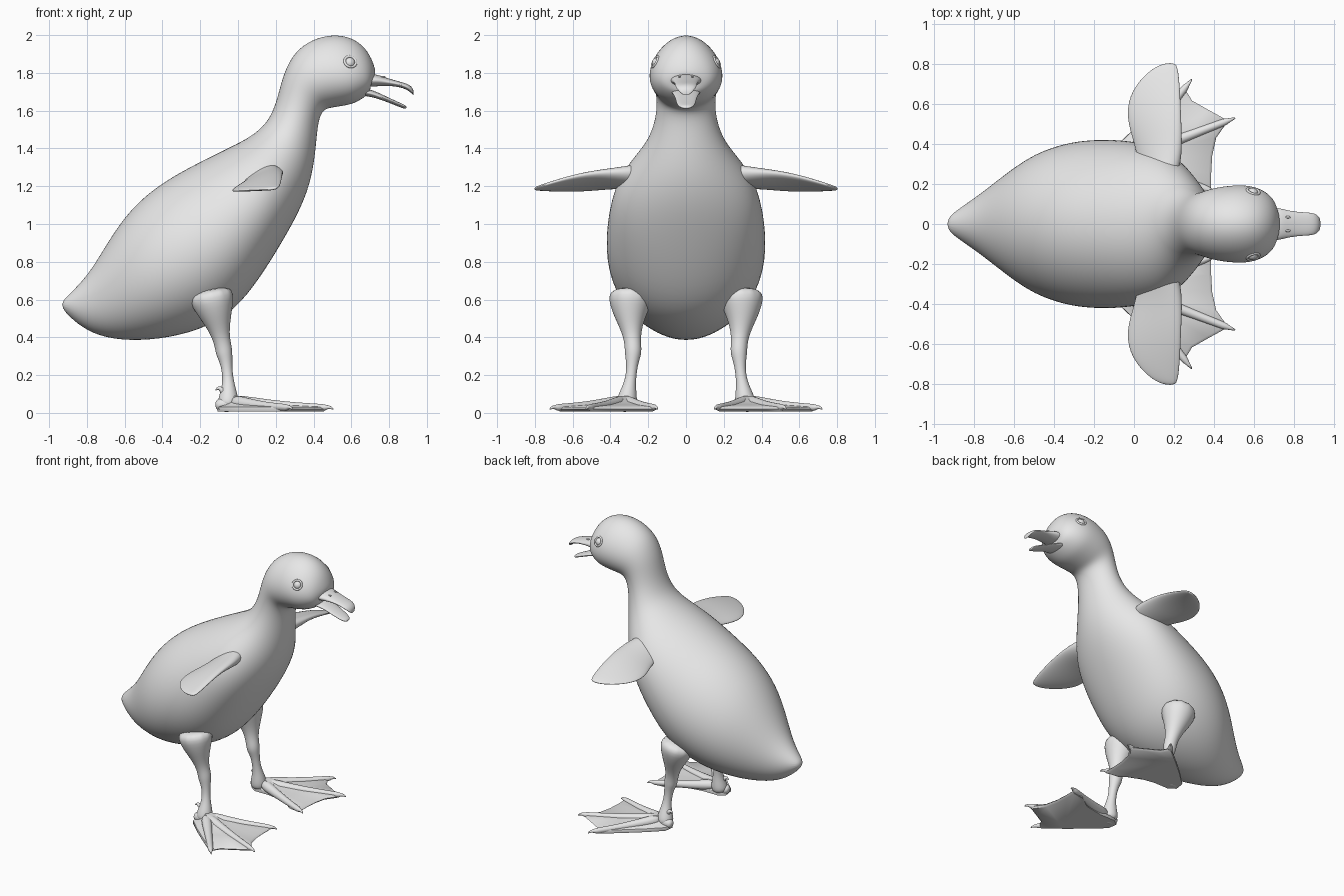
import bpy, bmesh, math
from mathutils import Vector

if "Cube" in bpy.data.objects:
    bpy.data.objects.remove(bpy.data.objects["Cube"])

grey = bpy.data.materials.new("soft_grey")
grey.diffuse_color = (0.8, 0.8, 0.8, 1)
grey.use_nodes = True
grey.node_tree.nodes["Principled BSDF"].inputs["Base Color"].default_value = grey.diffuse_color


def finish(ob, mirror=None, subsurf=0):
    """Material, smooth shading, subdivision and left/right mirroring."""
    ob.data.materials.append(grey)
    ob.data.shade_smooth()
    if subsurf:
        m = ob.modifiers.new("smooth", 'SUBSURF')
        m.levels = m.render_levels = subsurf
    if mirror:
        m = ob.modifiers.new("mirror", 'MIRROR')
        m.use_axis = (False, True, False)
        m.mirror_object = mirror
    return ob


def loft(name, rings, mirror=None, subsurf=2):
    """Skin a list of point rings and cap both ends."""
    bm = bmesh.new()
    vr = [[bm.verts.new(p) for p in r] for r in rings]
    n = len(vr[0])
    for a, b in zip(vr, vr[1:]):
        for i in range(n):
            j = (i + 1) % n
            bm.faces.new((a[i], a[j], b[j], b[i]))
    bm.faces.new(vr[0])
    bm.faces.new(vr[-1])
    bmesh.ops.recalc_face_normals(bm, faces=bm.faces[:])
    me = bpy.data.meshes.new(name)
    bm.to_mesh(me)
    bm.free()
    ob = bpy.data.objects.new(name, me)
    bpy.context.collection.objects.link(ob)
    return finish(ob, mirror, subsurf)


def ellipse(c, u, v, n=16, egg=0.0):
    """Ellipse ring; egg narrows the side towards u."""
    c, u, v = Vector(c), Vector(u), Vector(v)
    out = []
    for i in range(n):
        t = 2 * math.pi * i / n
        out.append(c + u * math.cos(t) + v * math.sin(t) * (1 - egg * math.cos(t)))
    return out


def tube(name, pts, mirror, n=10, flat=1.0):
    """Tapered tube through (x, y, z, radius) points."""
    ps = [Vector(p[:3]) for p in pts]
    rings = []
    for i, p in enumerate(ps):
        d = (ps[min(i + 1, len(ps) - 1)] - ps[max(i - 1, 0)]).normalized()
        side = d.cross(Vector((0.02, 0, 1)))
        if side.length < 0.35:
            side = Vector((0, 1, 0)) - d * d.y
        side.normalize()
        r = pts[i][3]
        rings.append(ellipse(p, side * r, side.cross(d) * r * flat, n))
    return loft(name, rings, mirror)


# Body, neck and head: back point, front point, half width, egg factor
spine = [
    (-.93, .595, -.935, .555, .03, 0), (-.87, .65, -.87, .485, .08, 0),
    (-.78, .75, -.77, .415, .145, 0), (-.68, .925, -.62, .378, .245, 0),
    (-.57, 1.085, -.42, .382, .36, .05), (-.42, 1.215, -.20, .43, .42, .05),
    (-.25, 1.31, -.02, .53, .43, .05), (-.10, 1.385, .12, .71, .415, .05),
    (.02, 1.44, .25, .925, .38, .1), (.10, 1.49, .34, 1.09, .30, .1),
    (.16, 1.55, .395, 1.25, .215, .05), (.20, 1.64, .415, 1.42, .165, 0),
    (.225, 1.74, .425, 1.54, .155, 0), (.25, 1.82, .45, 1.605, .163, 0),
    (.30, 1.915, .50, 1.615, .183, .08), (.39, 1.98, .55, 1.622, .193, .14),
    (.50, 2.008, .605, 1.632, .195, .18), (.61, 1.99, .65, 1.655, .175, .2),
    (.69, 1.92, .69, 1.685, .135, .2), (.725, 1.83, .70, 1.705, .09, .1),
    (.73, 1.79, .70, 1.73, .05, 0)]
rings = []
for ax, az, bx, bz, w, egg in spine:
    a, b = Vector((ax, 0, az)), Vector((bx, 0, bz))
    rings.append(ellipse((a + b) / 2, (a - b) / 2, (0, w, 0), 20, egg))
body = loft("body", rings)

# Bill halves: x, z, half width, half height
upper = [(.66, 1.755, .085, .03), (.72, 1.762, .085, .036), (.76, 1.757, .072, .027),
         (.82, 1.747, .062, .017), (.87, 1.736, .06, .015), (.905, 1.722, .055, .018),
         (.925, 1.703, .035, .018), (.93, 1.69, .018, .012)]
lower = [(.64, 1.70, .085, .022), (.70, 1.695, .075, .02), (.76, 1.672, .06, .016),
         (.82, 1.646, .055, .013), (.87, 1.625, .045, .012), (.893, 1.616, .025, .009)]
for name, prof in (("upper_bill", upper), ("lower_bill", lower)):
    loft(name, [ellipse((x, 0, z), (0, 0, h), (0, w, 0), 12) for x, z, w, h in prof])

# Nostrils
bpy.ops.mesh.primitive_uv_sphere_add(segments=10, ring_count=6, radius=1, location=(.768, .034, 1.779))
ob = bpy.context.object
ob.name = "nostril"
ob.scale = (.014, .006, .005)
finish(ob, body)

# Eyes and eyelids, set on the surface of the head
dg = bpy.context.evaluated_depsgraph_get()
hit, loc, nor, _ = body.evaluated_get(dg).ray_cast(Vector((.595, 1, 1.86)), Vector((0, -1, 0)))
if not hit:
    loc, nor = Vector((.595, .15, 1.86)), Vector((.3, .9, .3)).normalized()
rot = nor.to_track_quat('Z', 'Y').to_euler()
bpy.ops.mesh.primitive_uv_sphere_add(segments=20, ring_count=12, radius=.03, location=loc - nor * .018)
bpy.context.object.name = "eye"
finish(bpy.context.object, body)
bpy.ops.mesh.primitive_torus_add(major_segments=24, minor_segments=8, major_radius=.031,
                                 minor_radius=.007, location=loc - nor * .002, rotation=rot)
bpy.context.object.name = "eyelid"
finish(bpy.context.object, body)

# Wings: y, leading edge x z, trailing edge x z, half thickness
wing = [(.20, .20, 1.30, .02, 1.20, .06), (.30, .235, 1.285, .02, 1.20, .05),
        (.40, .243, 1.28, .0, 1.19, .038), (.50, .24, 1.272, -.035, 1.178, .03),
        (.61, .236, 1.25, -.038, 1.172, .024), (.71, .23, 1.22, .015, 1.175, .018),
        (.78, .22, 1.197, .095, 1.18, .012), (.803, .205, 1.188, .155, 1.183, .007)]
rings = []
for y, lx, lz, tx, tz, th in wing:
    u = Vector((lx - tx, 0, lz - tz)) / 2
    v = Vector((-u.z, 0, u.x)).normalized() * th
    rings.append(ellipse(((lx + tx) / 2, y, (lz + tz) / 2), u, v, 14, -.3))
loft("wing", rings, body)

# Legs with knee bump and ankle flare
tube("leg", [(-.15, .29, .66, .14), (-.125, .298, .55, .105), (-.105, .292, .47, .068),
             (-.09, .285, .40, .047), (-.077, .28, .345, .046), (-.072, .28, .31, .045),
             (-.062, .285, .265, .033), (-.055, .29, .20, .028), (-.05, .30, .14, .036),
             (-.05, .31, .08, .055), (-.055, .32, .02, .06)], body, 12)

# Webbed foot, stepped in towards the ankle
hub = Vector((-.03, .325, 0))
outline = [(-.11, .31), (-.10, .38), (0, .475), (.13, .585), (.25, .68), (.29, .615),
           (.37, .57), (.47, .515), (.41, .43), (.39, .34), (.385, .25), (.385, .17),
           (.30, .18), (.20, .25), (.06, .275), (-.06, .275)]
rings = []
for s, z in ((.97, .008), (1, .02), (.97, .032), (.6, .042), (.3, .06), (.12, .09)):
    rings.append([hub + (Vector((x, y, 0)) - hub) * s + Vector((0, 0, z)) for x, y in outline])
foot = loft("foot_web", rings, body, 0)
foot.data.set_sharp_from_angle(angle=math.radians(50))

# Toes ending in small hooked claws
for name, tx, ty in (("outer_toe", .255, .68), ("middle_toe", .455, .51), ("inner_toe", .37, .17)):
    tip = Vector((tx, ty, 0))
    d = (tip - hub).normalized()
    path = []
    for t, z, r in ((0, .06, .045), (.3, .045, .034), (.65, .034, .025), (.92, .03, .021), (1, .028, .02)):
        p = hub.lerp(tip, t)
        path.append((p.x, p.y, z, r))
    for e, z, r in ((.018, .03, .012), (.036, .03, .009), (.055, .018, .003)):
        p = tip + d * e
        path.append((p.x, p.y, z, r))
    tube(name, path, body, 8)

# Heel and small hind claw
tube("heel", [(-.03, .32, .05, .05), (-.07, .325, .045, .045), (-.105, .33, .04, .035),
              (-.12, .33, .038, .018)], body, 8)
tube("hind_claw", [(-.06, .315, .10, .025), (-.09, .32, .125, .016), (-.105, .322, .135, .01),
                   (-.12, .324, .118, .003)], body, 8)
